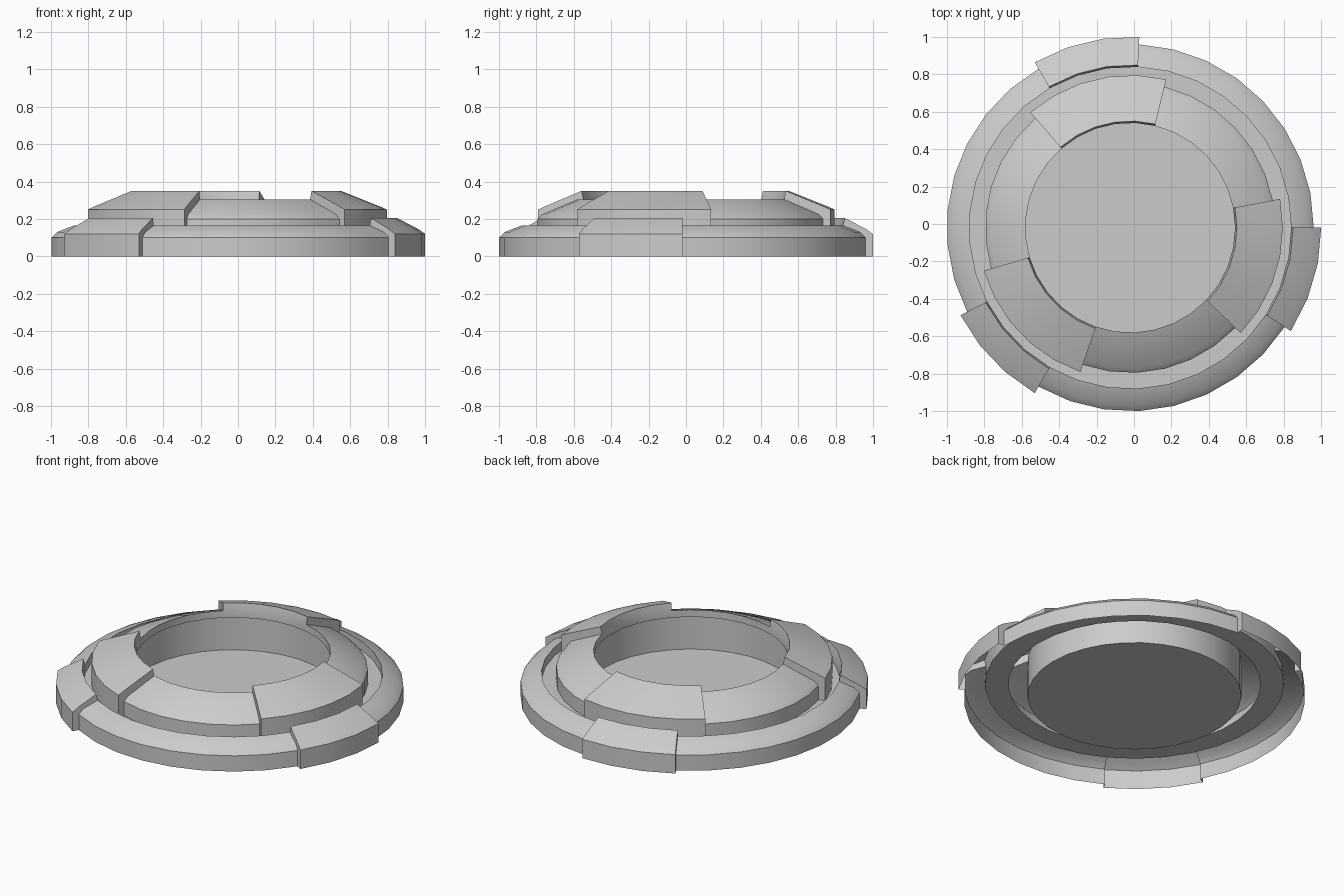
import bpy, bmesh, math

if "Cube" in bpy.data.objects:
    bpy.data.objects.remove(bpy.data.objects["Cube"])

SIDES = 33                 # 33 sides gives exact three-fold repeats
CX = CY = -0.02            # ring axis is slightly off the bounding-box centre


def lathe(name, base, raised=None, first=0, span=0):
    """Turn a (radius, z) profile; three spans of segments use the raised profile."""
    raised = raised or base
    bm = bmesh.new()
    up = {(first + k * SIDES // 3 + i) % SIDES for k in range(3) for i in range(span)}

    def line(profile, i):
        a = 2 * math.pi * i / SIDES
        return [bm.verts.new((CX + r * math.cos(a), CY + r * math.sin(a), z))
                for r, z in profile]

    def strip(p, q):
        for j in range(len(p) - 1):
            bm.faces.new((p[j], q[j], q[j + 1], p[j + 1]))

    for i in range(SIDES):
        prof = raised if i in up else base
        strip(line(prof, i), line(prof, i + 1))
        # step wall where a raised pad starts or ends
        if (i in up) != ((i - 1) % SIDES in up):
            strip(line(base, i), line(raised, i))
    bmesh.ops.remove_doubles(bm, verts=bm.verts, dist=0.0005)
    bmesh.ops.dissolve_degenerate(bm, edges=bm.edges, dist=0.0005)
    bmesh.ops.recalc_face_normals(bm, faces=bm.faces)
    mesh = bpy.data.meshes.new(name)
    bm.to_mesh(mesh)
    bm.free()
    obj = bpy.data.objects.new(name, mesh)
    bpy.context.collection.objects.link(obj)
    bpy.ops.object.select_all(action='DESELECT')
    obj.select_set(True)
    bpy.context.view_layer.objects.active = obj
    bpy.ops.object.shade_smooth_by_angle(angle=math.radians(30))
    return obj


# outer rim with three short pads and the recessed groove floor
groove = [(0.86, 0.11), (0.725, 0.11)]
lathe("outer_rim",
      [(0.98, 0), (0.98, 0.10), (0.95, 0.13), (0.86, 0.165), (0.86, 0.165)] + groove,
      [(1.02, 0), (1.02, 0.12), (0.985, 0.145), (0.87, 0.205), (0.86, 0.165)] + groove,
      first=8, span=3)

# inner collar with three longer pads and an inward lip
lip = [(0.56, 0.26), (0.615, 0.26)]
lathe("inner_collar",
      [(0.775, 0.11), (0.775, 0.20), (0.75, 0.225), (0.56, 0.305), (0.56, 0.305)] + lip,
      [(0.815, 0.11), (0.815, 0.25), (0.79, 0.262), (0.57, 0.35), (0.56, 0.305)] + lip,
      first=7, span=5)

# cup wall and flat floor inside the collar
lathe("centre_cup", [(0.615, 0.26), (0.615, 0.03), (0, 0.03)])
